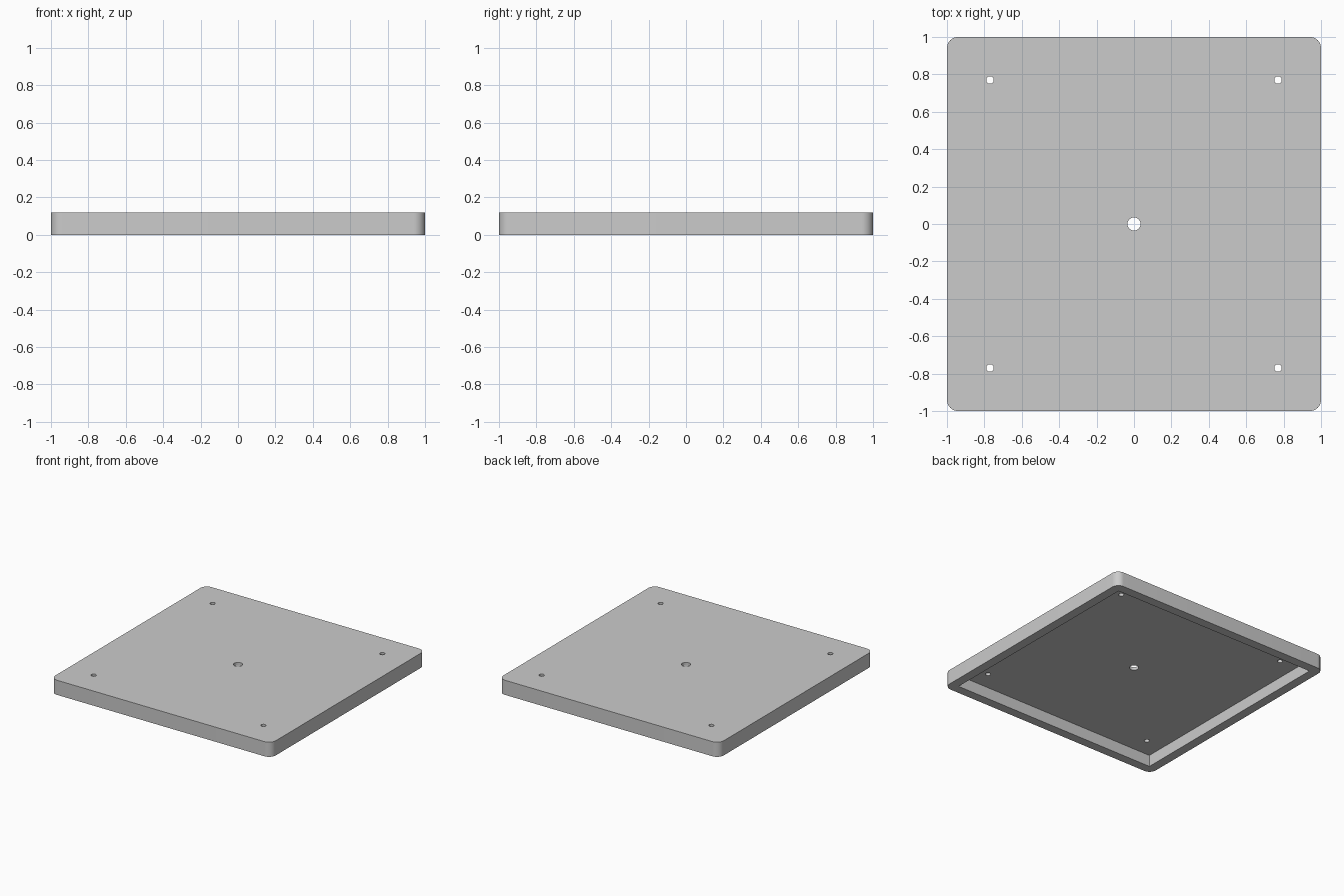
import bpy
import bmesh
import math

HALF, HEIGHT, RADIUS = 1.0, 0.12, 0.06      # outer body
INNER, FLOOR = 0.925, 0.026                 # recess half width, plate thickness
HOLE_POS, HOLE_R, CENTRE_R = 0.77, 0.02, 0.035

old = bpy.data.objects.get("Cube")
if old:
    bpy.data.objects.remove(old, do_unlink=True)

grey = bpy.data.materials.new("grey")
grey.use_nodes = True
colour = (0.6, 0.6, 0.6, 1.0)
grey.diffuse_color = colour
grey.node_tree.nodes["Principled BSDF"].inputs["Base Color"].default_value = colour


def add_object(name, bm):
    mesh = bpy.data.meshes.new(name)
    bm.to_mesh(mesh)
    bm.free()
    obj = bpy.data.objects.new(name, mesh)
    bpy.context.collection.objects.link(obj)
    mesh.materials.append(grey)
    return obj


def box(half, low, high):
    bm = bmesh.new()
    bmesh.ops.create_cube(bm, size=1)
    for v in bm.verts:
        v.co.x *= 2 * half
        v.co.y *= 2 * half
        v.co.z = high if v.co.z > 0 else low
    return bm


def cut(target, cutter):
    mod = target.modifiers.new(cutter.name, "BOOLEAN")
    mod.operation = "DIFFERENCE"
    mod.solver = "EXACT"
    mod.object = cutter
    bpy.context.view_layer.objects.active = target
    bpy.ops.object.modifier_apply(modifier=mod.name)
    bpy.data.objects.remove(cutter, do_unlink=True)


# Square cover with rounded vertical corners
bm = box(HALF, 0, HEIGHT)
corners = [e for e in bm.edges if abs(e.verts[0].co.z - e.verts[1].co.z) > HEIGHT / 2]
bmesh.ops.bevel(bm, geom=corners, offset=RADIUS, segments=12, profile=0.5, affect="EDGES")
cover = add_object("cover_plate", bm)

# Square-cornered recess underneath
cut(cover, add_object("recess_cutter", box(INNER, -HEIGHT, HEIGHT - FLOOR)))

# Four mounting holes and the larger centre hole
holes = [(sx * HOLE_POS, sy * HOLE_POS, HOLE_R) for sx in (-1, 1) for sy in (-1, 1)]
holes.append((0, 0, CENTRE_R))
for x, y, radius in holes:
    bm = bmesh.new()
    bmesh.ops.create_cone(bm, cap_ends=True, segments=32, radius1=radius,
                          radius2=radius, depth=1)
    bmesh.ops.translate(bm, verts=bm.verts, vec=(x, y, 0))
    cut(cover, add_object("hole_cutter", bm))

# Smooth the round corners and hole walls, keep the edges sharp
bpy.ops.object.select_all(action="DESELECT")
cover.select_set(True)
bpy.context.view_layer.objects.active = cover
bpy.ops.object.shade_smooth_by_angle(angle=math.radians(30))
